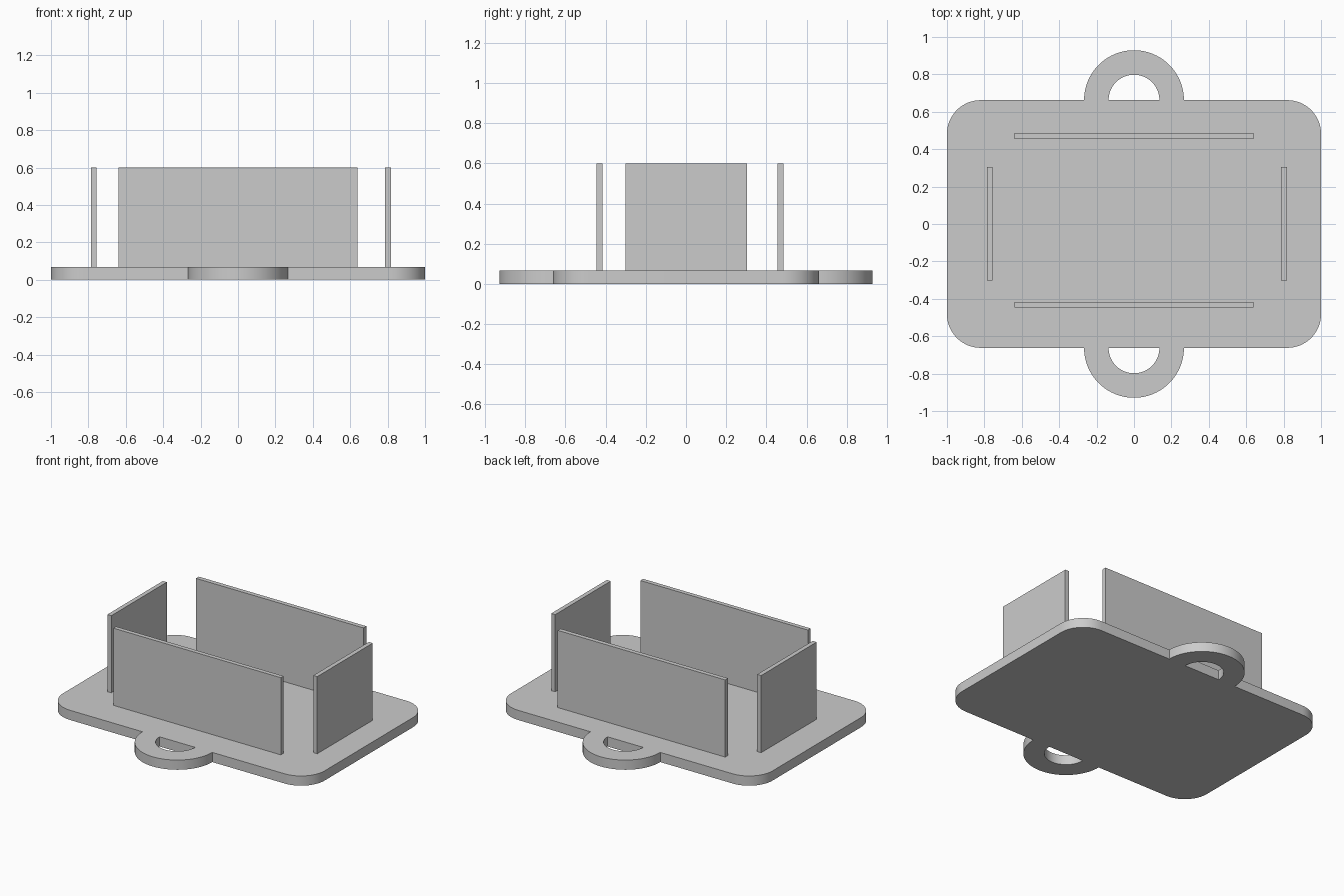
import bpy, bmesh, math

if "Cube" in bpy.data.objects:
    bpy.data.objects.remove(bpy.data.objects["Cube"])

W, D, T = 1.0, 0.662, 0.067      # plate half width, half depth, thickness
CORNER, RING_OUT, RING_IN = 0.18, 0.267, 0.136
TOP = 0.6

grey = bpy.data.materials.new("light grey")
grey.diffuse_color = (0.6, 0.6, 0.6, 1)
grey.use_nodes = True
grey.node_tree.nodes["Principled BSDF"].inputs["Base Color"].default_value = grey.diffuse_color


def arc(cx, cy, r, a0, a1, n):
    angles = [math.radians(a0 + (a1 - a0) * i / n) for i in range(n + 1)]
    return [(cx + r * math.cos(a), cy + r * math.sin(a)) for a in angles]


def finish(bm, name):
    bmesh.ops.recalc_face_normals(bm, faces=bm.faces)
    mesh = bpy.data.meshes.new(name)
    bm.to_mesh(mesh)
    bm.free()
    mesh.materials.append(grey)
    obj = bpy.data.objects.new(name, mesh)
    bpy.context.collection.objects.link(obj)
    return obj


# Rounded plate with a half-ring lug at front and back, and a D-shaped hole in each
outline = (arc(W - CORNER, D - CORNER, CORNER, 0, 90, 16)
           + arc(0, D, RING_OUT, 0, 180, 40)
           + arc(-W + CORNER, D - CORNER, CORNER, 90, 180, 16)
           + arc(-W + CORNER, -D + CORNER, CORNER, 180, 270, 16)
           + arc(0, -D, RING_OUT, 180, 360, 40)
           + arc(W - CORNER, -D + CORNER, CORNER, 270, 360, 16))
holes = [arc(0, D, RING_IN, 0, 180, 32), arc(0, -D, RING_IN, 180, 360, 32)]

bm = bmesh.new()
edges = []
for loop in [outline] + holes:
    verts = [bm.verts.new((x, y, 0)) for x, y in loop]
    edges += [bm.edges.new((verts[i - 1], verts[i])) for i in range(len(verts))]
bmesh.ops.triangle_fill(bm, edges=edges, use_beauty=True)
res = bmesh.ops.extrude_face_region(bm, geom=bm.faces[:], use_keep_orig=True)
bmesh.ops.translate(bm, vec=(0, 0, T),
                    verts=[g for g in res["geom"] if isinstance(g, bmesh.types.BMVert)])
plate = finish(bm, "base_plate")
bpy.context.view_layer.objects.active = plate
plate.select_set(True)
bpy.ops.object.shade_smooth_by_angle(angle=math.radians(30))


# Upright walls standing on the plate
def wall(name, x0, x1, y0, y1):
    bm = bmesh.new()
    bmesh.ops.create_cube(bm, size=1)
    bmesh.ops.scale(bm, vec=(x1 - x0, y1 - y0, TOP - T), verts=bm.verts)
    bmesh.ops.translate(bm, vec=((x0 + x1) / 2, (y0 + y1) / 2, (TOP + T) / 2), verts=bm.verts)
    finish(bm, name)


wall("front_wall", -0.64, 0.64, -0.446, -0.416)
wall("back_wall", -0.64, 0.64, 0.455, 0.486)
wall("left_wall", -0.787, -0.757, -0.302, 0.304)
wall("right_wall", 0.787, 0.817, -0.302, 0.304)
